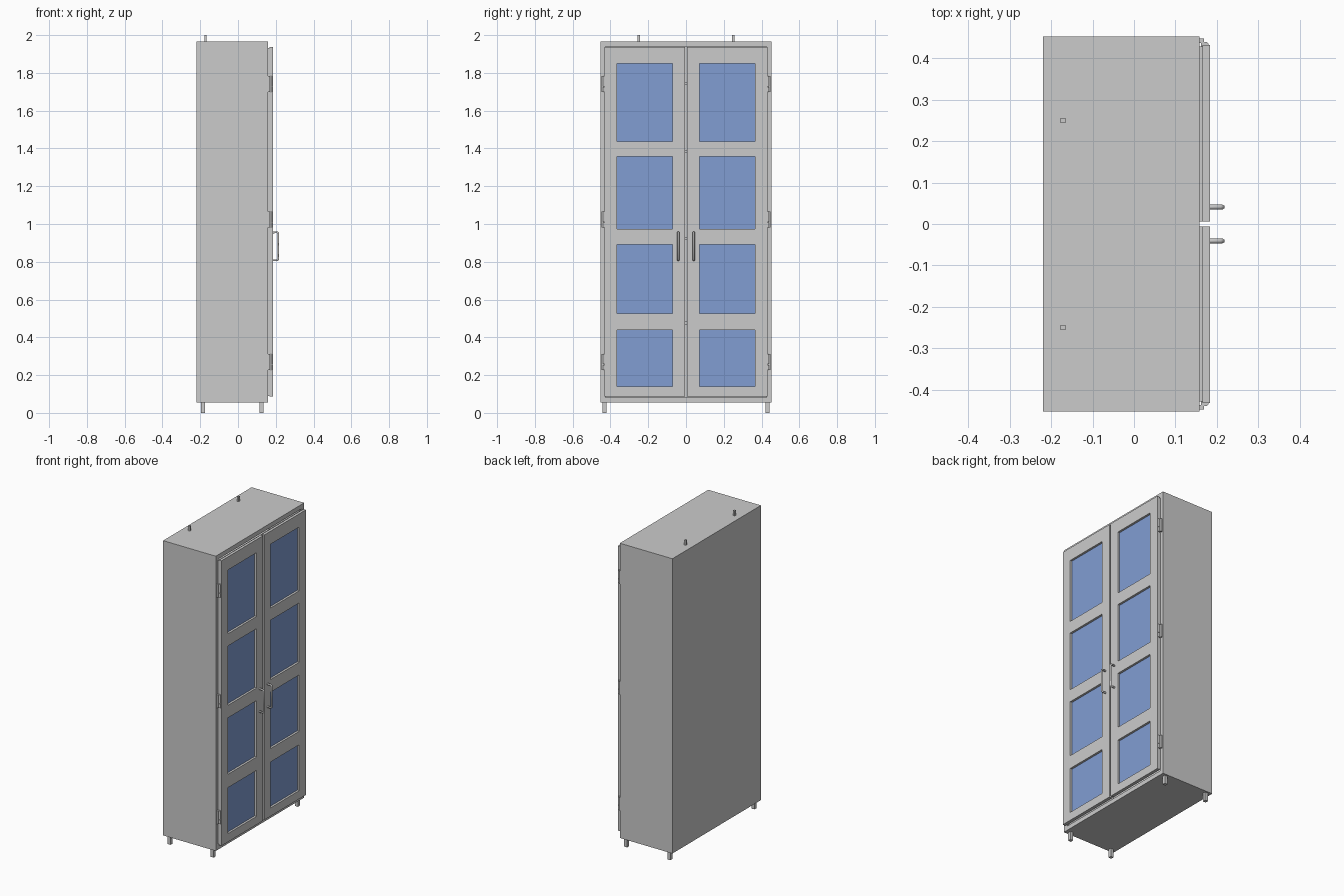
import bpy, bmesh
from mathutils import Matrix

if "Cube" in bpy.data.objects:
    bpy.data.objects.remove(bpy.data.objects["Cube"])

glass_mat = bpy.data.materials.new("blue_glass")
glass_mat.diffuse_color = (0.22, 0.34, 0.65, 1)
glass_mat.use_nodes = True
glass_mat.node_tree.nodes["Principled BSDF"].inputs["Base Color"].default_value = glass_mat.diffuse_color


def finish(name, bm, mirror=False, mat=None):
    bmesh.ops.recalc_face_normals(bm, faces=bm.faces)
    me = bpy.data.meshes.new(name)
    bm.to_mesh(me)
    bm.free()
    ob = bpy.data.objects.new(name, me)
    bpy.context.collection.objects.link(ob)
    if mat:
        me.materials.append(mat)
    if mirror:
        m = ob.modifiers.new("Mirror", 'MIRROR')
        m.use_axis = (False, True, False)
        m.use_clip = False
        m.use_mirror_merge = False
    return ob


def add_box(bm, x0, x1, y0, y1, z0, z1):
    mat = Matrix.Translation(((x0 + x1) / 2, (y0 + y1) / 2, (z0 + z1) / 2)) \
        @ Matrix.Diagonal((x1 - x0, y1 - y0, z1 - z0, 1))
    bmesh.ops.create_cube(bm, size=1, matrix=mat)


def add_rod(bm, x, y, z0, z1, r, sides=12):
    bmesh.ops.create_cone(bm, cap_ends=True, segments=sides, radius1=r, radius2=r,
                          depth=z1 - z0, matrix=Matrix.Translation((x, y, (z0 + z1) / 2)))


def frame(bm, x0, x1, ys, zs):
    """Lattice of cells extruded along x; odd/odd cells stay open."""
    grid = [[bm.verts.new((x0, y, z)) for z in zs] for y in ys]
    faces = []
    for i in range(len(ys) - 1):
        for j in range(len(zs) - 1):
            if not (i % 2 and j % 2):
                faces.append(bm.faces.new((grid[i][j], grid[i + 1][j],
                                           grid[i + 1][j + 1], grid[i][j + 1])))
    out = bmesh.ops.extrude_face_region(bm, geom=faces, use_keep_orig=True)
    moved = [v for v in out["geom"] if isinstance(v, bmesh.types.BMVert)]
    bmesh.ops.translate(bm, verts=moved, vec=(x1 - x0, 0, 0))


# Hollow carcass: box with the front face inset and pushed inward
bm = bmesh.new()
add_box(bm, -0.22, 0.158, -0.4535, 0.4535, 0.054, 1.967)
bm.faces.ensure_lookup_table()
front = max(bm.faces, key=lambda f: f.calc_center_median().x)
bmesh.ops.inset_region(bm, faces=[front], thickness=0.04)
inner = bmesh.ops.extrude_discrete_faces(bm, faces=[front])["faces"]
bmesh.ops.translate(bm, verts=inner[0].verts, vec=(-0.358, 0, 0))
finish("cabinet_body", bm)

# Shelves
bm = bmesh.new()
for z in (0.477, 0.923, 1.385, 1.745):
    add_box(bm, -0.2, 0.14, -0.4135, 0.4135, z - 0.008, z + 0.008)
finish("shelves", bm)

# Paned doors with a slightly inset backing lip
ys = [0.0065, 0.0715, 0.365, 0.4325]
panes = [(0.14, 0.438), (0.525, 0.891), (0.973, 1.358), (1.437, 1.851)]
zs = [0.086] + [z for p in panes for z in p] + [1.936]
bm = bmesh.new()
frame(bm, 0.166, 0.184, ys, zs)
finish("door_frame", bm, mirror=True)
bm = bmesh.new()
frame(bm, 0.158, 0.166, [0.0065, 0.0715, 0.365, 0.429],
      [0.09] + zs[1:-1] + [1.932])
finish("door_back", bm, mirror=True)

# Glass panes
bm = bmesh.new()
for z0, z1 in panes:
    add_box(bm, 0.165, 0.17, 0.0715, 0.365, z0, z1)
finish("glass_panes", bm, mirror=True, mat=glass_mat)

# Hinges: body plate and split knuckle
bm = bmesh.new()
for z in (0.228, 0.981, 1.698):
    add_box(bm, 0.157, 0.169, 0.437, 0.448, z, z + 0.085)
    add_box(bm, 0.162, 0.17, 0.427, 0.44, z, z + 0.085)
    add_rod(bm, 0.174, 0.434, z, z + 0.026, 0.006)
    add_rod(bm, 0.174, 0.434, z + 0.03, z + 0.085, 0.006)
finish("hinges", bm, mirror=True)

# Legs and top mounting pins
bm = bmesh.new()
for x in (-0.186, 0.124):
    add_box(bm, x - 0.0105, x + 0.0105, 0.421, 0.442, 0, 0.056)
finish("legs", bm, mirror=True)
bm = bmesh.new()
add_box(bm, -0.178, -0.166, 0.244, 0.256, 1.96, 2.0)
finish("top_pins", bm, mirror=True)

# Pull handles swept along a bent path
for side, s in (("right", 1), ("left", -1)):
    cu = bpy.data.curves.new("handle_" + side, 'CURVE')
    cu.dimensions = '3D'
    cu.bevel_depth = 0.006
    cu.bevel_resolution = 1
    cu.use_fill_caps = True
    path = [(0.18, 0.956), (0.208, 0.956), (0.2135, 0.95),
            (0.2135, 0.814), (0.208, 0.808), (0.18, 0.808)]
    sp = cu.splines.new('POLY')
    sp.points.add(len(path) - 1)
    for p, (x, z) in zip(sp.points, path):
        p.co = (x, s * 0.041, z, 1)
    bpy.context.collection.objects.link(bpy.data.objects.new("handle_" + side, cu))
